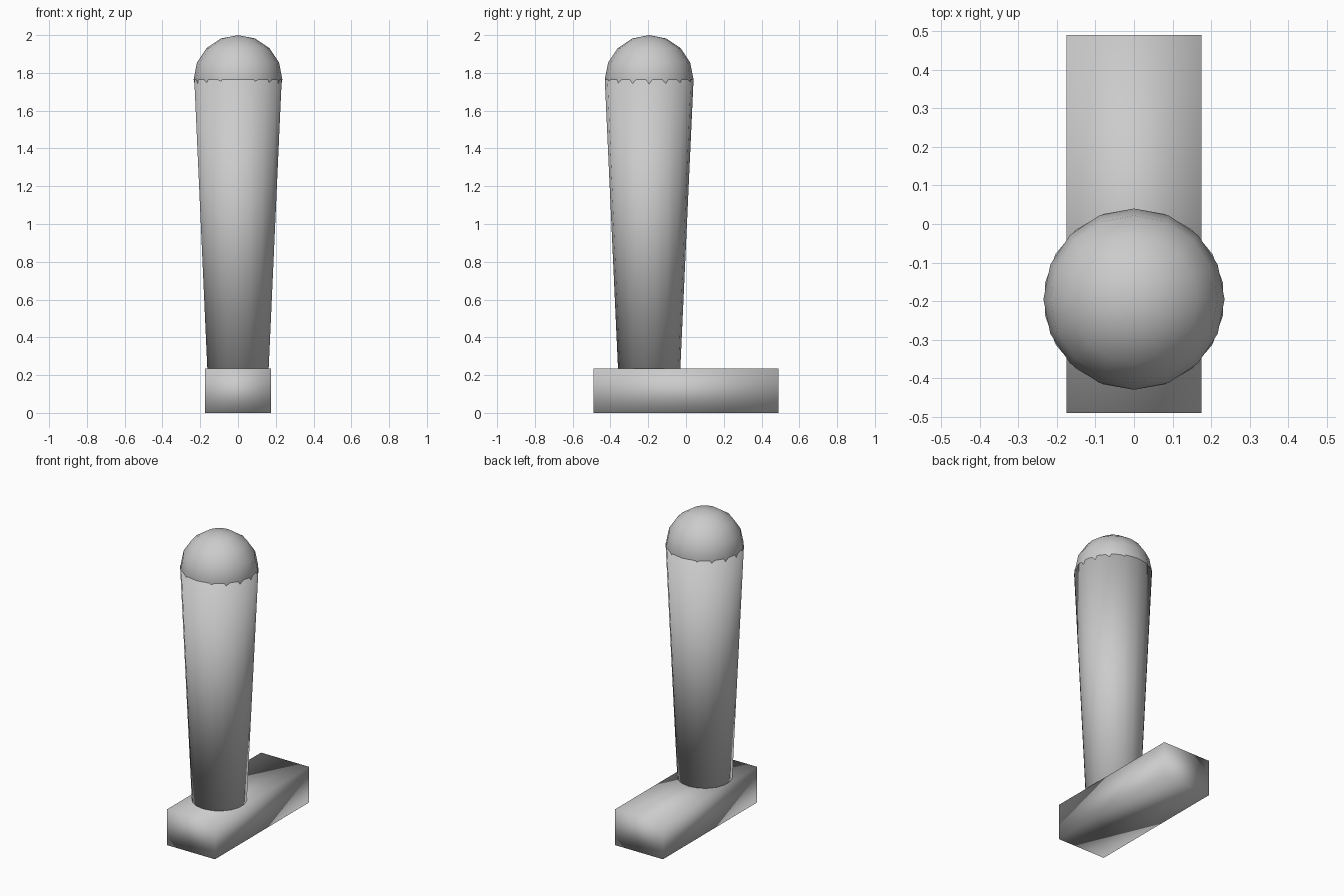
import bpy

default = bpy.data.objects.get("Cube")
if default:
    bpy.data.objects.remove(default, do_unlink=True)

# Single plain grey
grey = bpy.data.materials.new("plain grey")
grey.use_nodes = True
colour = (0.6, 0.6, 0.6, 1.0)
grey.diffuse_color = colour
grey.node_tree.nodes["Principled BSDF"].inputs["Base Color"].default_value = colour

BASE_TOP = 0.235
HANDLE_Y = -0.195
KNOB_RADIUS = 0.235
KNOB_Z = 2.0 - KNOB_RADIUS


def finish(name):
    """Name the new part, colour it and shade it smooth all over."""
    part = bpy.context.object
    part.name = name
    part.data.materials.append(grey)
    bpy.ops.object.shade_smooth()
    return part


# Foot block, softly shaded with shared corner normals
bpy.ops.mesh.primitive_cube_add(size=1, location=(0, 0, BASE_TOP / 2))
block = bpy.context.object
block.scale = (0.35, 0.98, BASE_TOP)
bpy.ops.object.transform_apply(location=False, rotation=False, scale=True)
finish("foot_block")

# Tapered handle, widening towards the knob
bpy.ops.mesh.primitive_cone_add(
    vertices=18, radius1=0.165, radius2=KNOB_RADIUS, depth=KNOB_Z - BASE_TOP,
    location=(0, HANDLE_Y, (KNOB_Z + BASE_TOP) / 2))
finish("handle")

# Round knob sunk into the top of the handle
bpy.ops.mesh.primitive_uv_sphere_add(
    segments=16, ring_count=8, radius=KNOB_RADIUS,
    location=(0, HANDLE_Y, KNOB_Z))
finish("knob")
